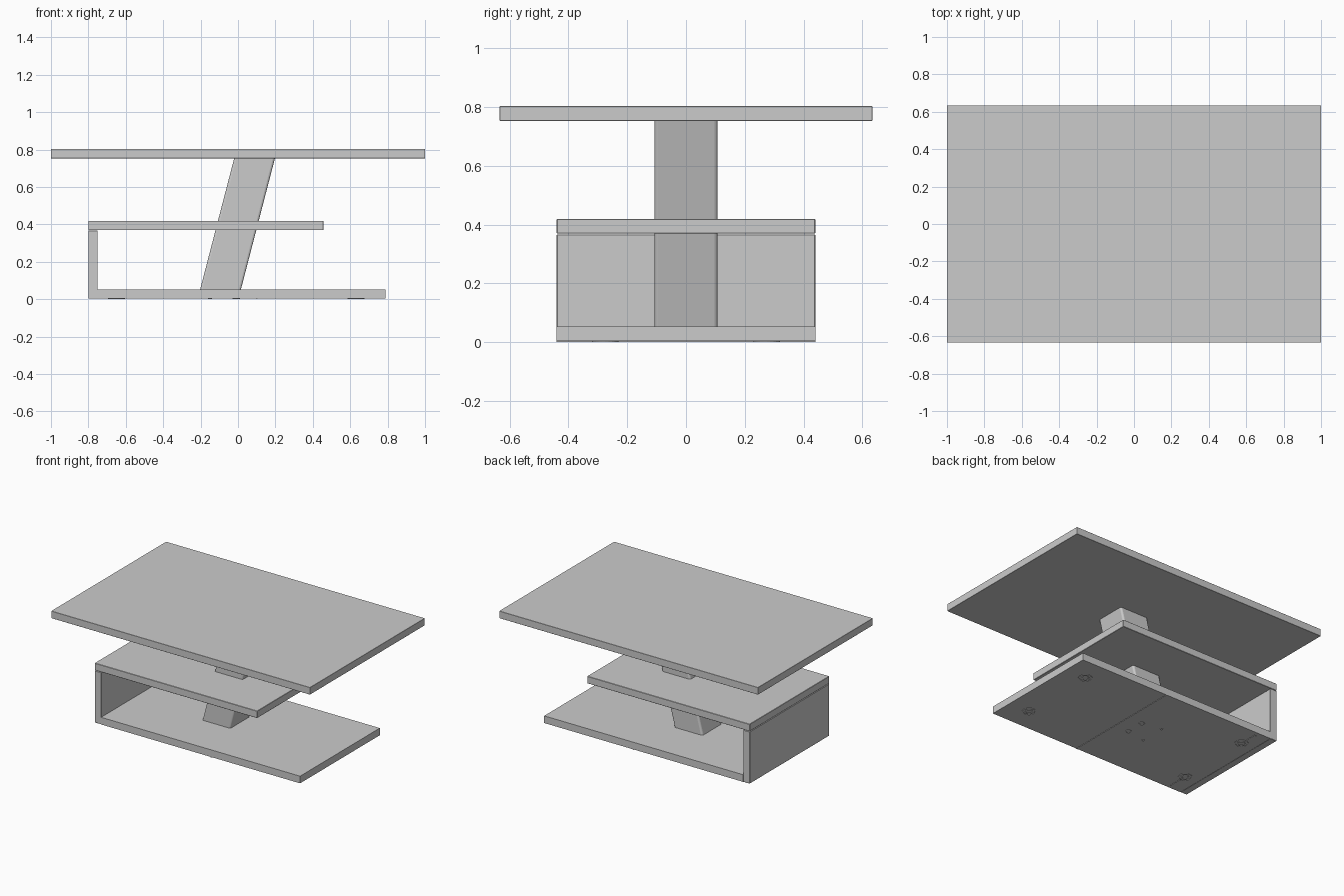
import bpy, bmesh
from mathutils import Vector

cube = bpy.data.objects.get("Cube")
if cube:
    bpy.data.objects.remove(cube, do_unlink=True)

grey = bpy.data.materials.new("plain_grey")
grey.use_nodes = True
tone = (0.6, 0.6, 0.6, 1)
grey.diffuse_color = tone
grey.node_tree.nodes["Principled BSDF"].inputs["Base Color"].default_value = tone


def finish(name, bm):
    mesh = bpy.data.meshes.new(name)
    bm.to_mesh(mesh)
    bm.free()
    mesh.materials.append(grey)
    obj = bpy.data.objects.new(name, mesh)
    bpy.context.collection.objects.link(obj)
    return obj


def block(name, low, high, lean=0, edge=0.003):
    """Box between two corners; lean shifts its upper end along x."""
    low, high = Vector(low), Vector(high)
    bm = bmesh.new()
    bmesh.ops.create_cube(bm, size=1)
    for v in bm.verts:
        top = v.co.z > 0
        v.co = (low + high) / 2 + v.co * (high - low)
        v.co.x += lean if top else 0
    obj = finish(name, bm)
    if edge:
        bevel = obj.modifiers.new("eased_edges", "BEVEL")
        bevel.width = edge
        bevel.segments = 1
    return obj


def ring(name, x, y, outer, inner):
    """Flat raised ring under the base."""
    bm = bmesh.new()
    loops = []
    for radius, z in ((outer, under), (outer, 0), (inner, 0), (inner, under)):
        made = bmesh.ops.create_circle(bm, segments=24, radius=radius)
        for v in made["verts"]:
            v.co += Vector((x, y, z))
        loops.append([e for e in bm.edges if all(v in made["verts"] for v in e.verts)])
    for a, b in zip(loops, loops[1:]):
        bmesh.ops.bridge_loops(bm, edges=a + b)
    bmesh.ops.recalc_face_normals(bm, faces=bm.faces)
    return finish(name, bm)


under = 0.003
half = 0.44

# Slabs and end panel
block("table_top", (-1, -0.634, 0.753), (1, 0.634, 0.803), edge=0.001)
block("middle_shelf", (-0.8, -half, 0.369), (0.456, half, 0.419), edge=0.002)
block("end_panel", (-0.8, -half, under), (-0.75, half, 0.366), edge=0.002)

# Base in two halves with a narrow seam beneath
block("base_inner_half", (-0.75, -half, under), (0.1, half, 0.053), edge=0)
block("base_outer_half", (0.1, -half, under), (0.788, half, 0.053), edge=0)
block("base_seam", (0.095, -half, 0), (0.105, half, under), edge=0)

# Leaning column through the shelf
column = block("leaning_column", (-0.203, -0.107, 0.05), (0.015, 0.107, 0.755), lean=0.183, edge=0)
weights = column.data.attributes.new("bevel_weight_edge", "FLOAT", "EDGE")
for e in column.data.edges:
    a, b = (column.data.vertices[i].co for i in e.vertices)
    weights.data[e.index].value = float(abs(a.z - b.z) > 0.1)
round_off = column.modifiers.new("rounded_corners", "BEVEL")
round_off.limit_method = "WEIGHT"
round_off.width = 0.012
round_off.segments = 4
bpy.context.view_layer.objects.active = column
column.select_set(True)
bpy.ops.object.shade_smooth_by_angle()

# Castor mounts, slots and screws under the base
for side in (-1, 1):
    for label, x in (("left", 0.63), ("right", -0.65)):
        ring(f"{label}_foot_ring", x, side * 0.275, 0.045, 0.036)
        ring(f"{label}_foot_centre", x, side * 0.275, 0.025, 0.019)
    y = side * 0.365
    block("foot_slot", (-0.66, y - 0.045, 0), (-0.645, y + 0.045, under), edge=0)
    ring("inner_screw", -0.01, side * 0.065, 0.02, 0.013)
    ring("outer_screw", -0.15, side * 0.09, 0.01, 0.005)
